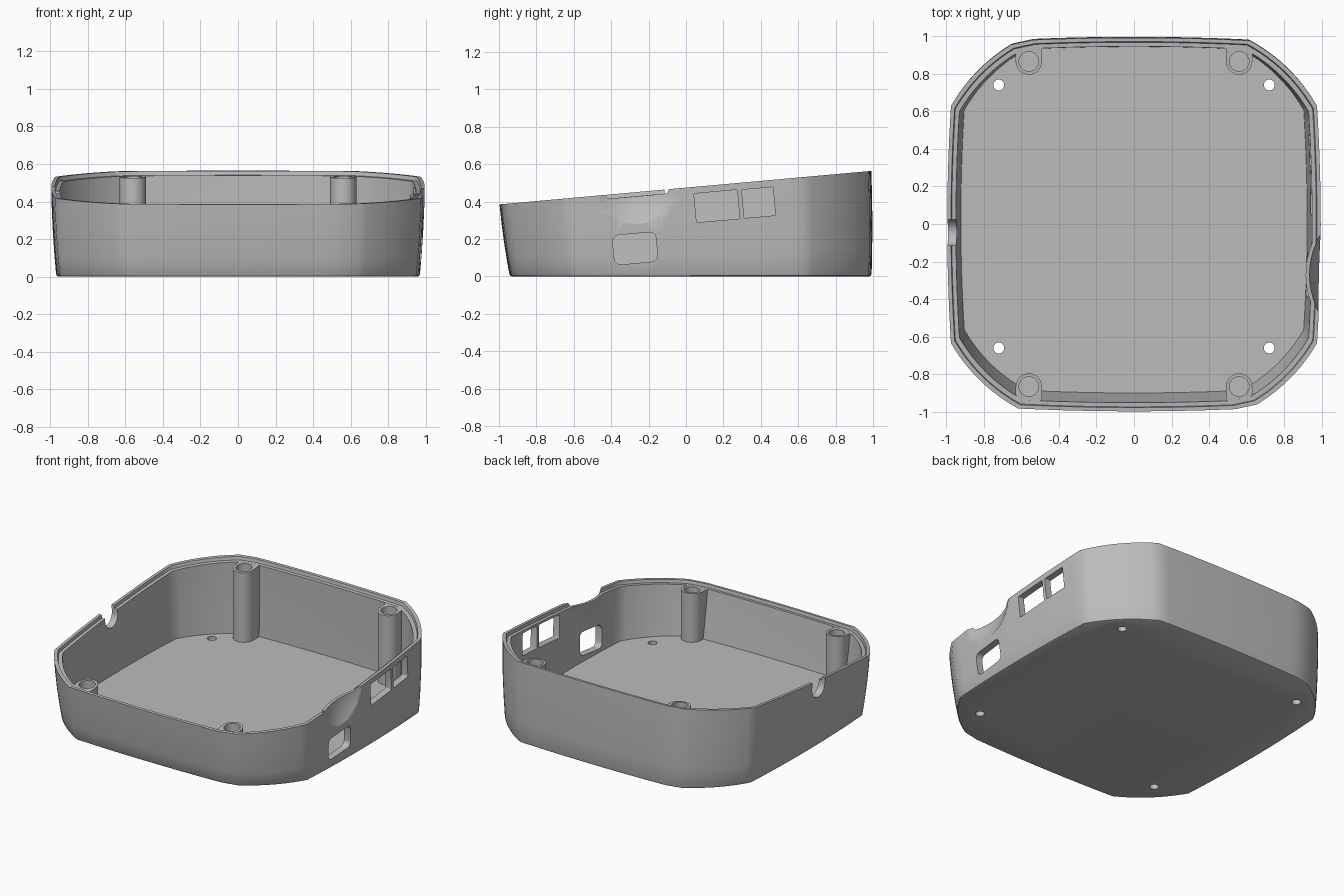
import bpy, bmesh, math
from mathutils import Matrix, Vector

if "Cube" in bpy.data.objects:
    bpy.data.objects.remove(bpy.data.objects["Cube"])

SLOPE, MID_Z, FLOOR, LEDGE = 0.09, 0.475, 0.04, 0.022
TILT = math.atan(SLOPE)

grey = bpy.data.materials.new("light grey plastic")
grey.use_nodes = True
colour = (0.5, 0.5, 0.5, 1)
grey.diffuse_color = colour
grey.node_tree.nodes["Principled BSDF"].inputs["Base Color"].default_value = colour


def finish(bm, name):
    bmesh.ops.recalc_face_normals(bm, faces=bm.faces)
    mesh = bpy.data.meshes.new(name)
    bm.to_mesh(mesh)
    bm.free()
    mesh.materials.append(grey)
    ob = bpy.data.objects.new(name, mesh)
    bpy.context.collection.objects.link(ob)
    return ob


def loft(rings, name):
    """Skin a list of equal rings and cap both ends."""
    bm = bmesh.new()
    loops = [[bm.verts.new(p) for p in ring] for ring in rings]
    n = len(loops[0])
    for a, b in zip(loops, loops[1:]):
        for i in range(n):
            j = (i + 1) % n
            bm.faces.new((a[i], a[j], b[j], b[i]))
    bm.faces.new(loops[0])
    bm.faces.new(loops[-1])
    return finish(bm, name)


def combine(target, tool, operation):
    """Apply a boolean and discard the tool."""
    tool.hide_render = True
    mod = target.modifiers.new("bool", 'BOOLEAN')
    mod.object, mod.operation, mod.solver = tool, operation, 'EXACT'
    bpy.context.view_layer.objects.active = target
    bpy.ops.object.modifier_apply(modifier=mod.name)
    bpy.data.objects.remove(tool)


# Unit outline: four bowed sides joined by four bowed diagonal corners
def bowed(a, b, bulge, steps):
    a, b = Vector(a), Vector(b)
    d = (b - a).normalized()
    out = Vector((d.y, -d.x))
    return [a.lerp(b, i / steps) + out * bulge * 4 * (i / steps) * (1 - i / steps)
            for i in range(steps)]


quarter = (bowed((0.98, -0.635), (0.98, 0.635), 0.02, 16)
           + bowed((0.98, 0.635), (0.62, 0.985), 0.035, 12))
half = quarter + [Vector((p.y, p.x)) for p in
                  reversed(bowed((0.985, -0.62), (0.985, 0.62), 0.015, 16)[1:] + [Vector((0.985, 0.62))])]
half += bowed((-0.62, 0.985), (-0.98, 0.635), 0.035, 12)[1:]
outline = half + [-p for p in half]


def ring(t, inset=0, drop=0, flat=None):
    """Section at fraction t from the flat base to the sloping rim."""
    size = 0.967 + 0.027 * t + 0.02 * t * (1 - t) - inset
    pts = []
    for p in outline:
        y = p.y * size + 0.025 - 0.028 * t
        z = t * (MID_Z + SLOPE * y) - drop if flat is None else flat
        pts.append((p.x * size, y, z))
    return pts


# Tray: outer wall, thin lip, ledge, inner wall and floor
shell = loft([ring(0, 0.012), ring(0.008, 0.004), ring(0.03), ring(0.25), ring(0.5),
              ring(0.75), ring(1), ring(1, 0.02), ring(1, 0.024, LEDGE),
              ring(1, 0.046, LEDGE), ring(0.55, 0.048), ring(0.1, 0.05, flat=FLOOR)],
             "enclosure_tray")


def ball(radius, name):
    bm = bmesh.new()
    bmesh.ops.create_uvsphere(bm, u_segments=96, v_segments=64, radius=radius,
                              matrix=Matrix.Translation((1.345, -0.275, 0.485)))
    return finish(bm, name)


def rod(x, y, z0, z1, r, name):
    bm = bmesh.new()
    bmesh.ops.create_cone(bm, cap_ends=True, segments=32, radius1=r, radius2=r,
                          depth=z1 - z0, matrix=Matrix.Translation((x, y, (z0 + z1) / 2)))
    return finish(bm, name)


# Thumb recess: inner bulge first, then the scooped hollow
bulge = ball(0.435, "recess_bulge")
core = loft([ring(0.1, 0.03, flat=0.03), ring(0.5, 0.03), ring(1, 0.03, LEDGE + 0.0005)],
            "core")
combine(bulge, core, 'INTERSECT')
combine(shell, bulge, 'UNION')
combine(shell, ball(0.415, "recess_cutter"), 'DIFFERENCE')


# Screw bosses: round towards the middle, running into the wall behind
def boss(sx, sy, foot):
    x, y, r = sx * 0.56, sy * 0.865, 0.07
    arc = [(x + r * math.cos(a), y - sy * r * math.sin(a))
           for a in (math.pi * i / 16 for i in range(17))]
    low = [(x + r, sy * foot)] + arc + [(x - r, sy * foot)]
    high = [(x + r, sy * 0.94)] + arc + [(x - r, sy * 0.94)]
    if sy < 0:
        low = [(px, max(py, -foot)) for px, py in low]
    top = MID_Z - LEDGE - 0.0005
    return loft([[(px, py, 0.03) for px, py in low],
                 [(px, py, top + SLOPE * py) for px, py in high]], "screw_boss")


for sx in (-1, 1):
    for sy, foot in ((-1, 0.89), (1, 0.94)):
        combine(shell, boss(sx, sy, foot), 'UNION')
        combine(shell, rod(sx * 0.56, sy * 0.865, 0.15, 0.7, 0.052, "bore"), 'DIFFERENCE')
    # Mounting holes through the floor
    for y in (-0.66, 0.74):
        combine(shell, rod(sx * 0.72, y, -0.1, 0.2, 0.029, "floor_hole"), 'DIFFERENCE')


# Port openings in the left wall, tilted with the rim
def port(y, z, w, h, corner):
    bm = bmesh.new()
    bmesh.ops.create_cube(bm, size=1, matrix=Matrix.Diagonal((0.3, w, h, 1)))
    long_edges = [e for e in bm.edges
                  if abs((e.verts[0].co - e.verts[1].co).x) > 0.1]
    bmesh.ops.bevel(bm, geom=long_edges, offset=corner, segments=6, profile=0.5,
                    affect='EDGES')
    bmesh.ops.transform(bm, verts=bm.verts,
                        matrix=Matrix.Translation((1.0, y, z)) @ Matrix.Rotation(TILT, 4, 'X'))
    return finish(bm, "port_cutter")


for spec in ((-0.272, 0.15, 0.232, 0.158, 0.035),
             (0.165, 0.376, 0.232, 0.155, 0.006),
             (0.388, 0.395, 0.168, 0.152, 0.006)):
    combine(shell, port(*spec), 'DIFFERENCE')

# U-shaped cable notch in the right wall
y, z, r = -0.045, 0.425, 0.07
u_shape = [(y + r * math.cos(a), z - r * math.sin(a))
           for a in (math.pi * i / 20 for i in range(21))]
u_shape += [(y - r, 0.7), (y + r, 0.7)]
notch = loft([[(x, py, pz) for py, pz in u_shape] for x in (-1.2, -0.85)], "notch_cutter")
combine(shell, notch, 'DIFFERENCE')

# Smooth bowed walls with crisp rims
bpy.ops.object.select_all(action='DESELECT')
shell.select_set(True)
bpy.context.view_layer.objects.active = shell
bpy.ops.object.shade_smooth_by_angle(angle=math.radians(32))
